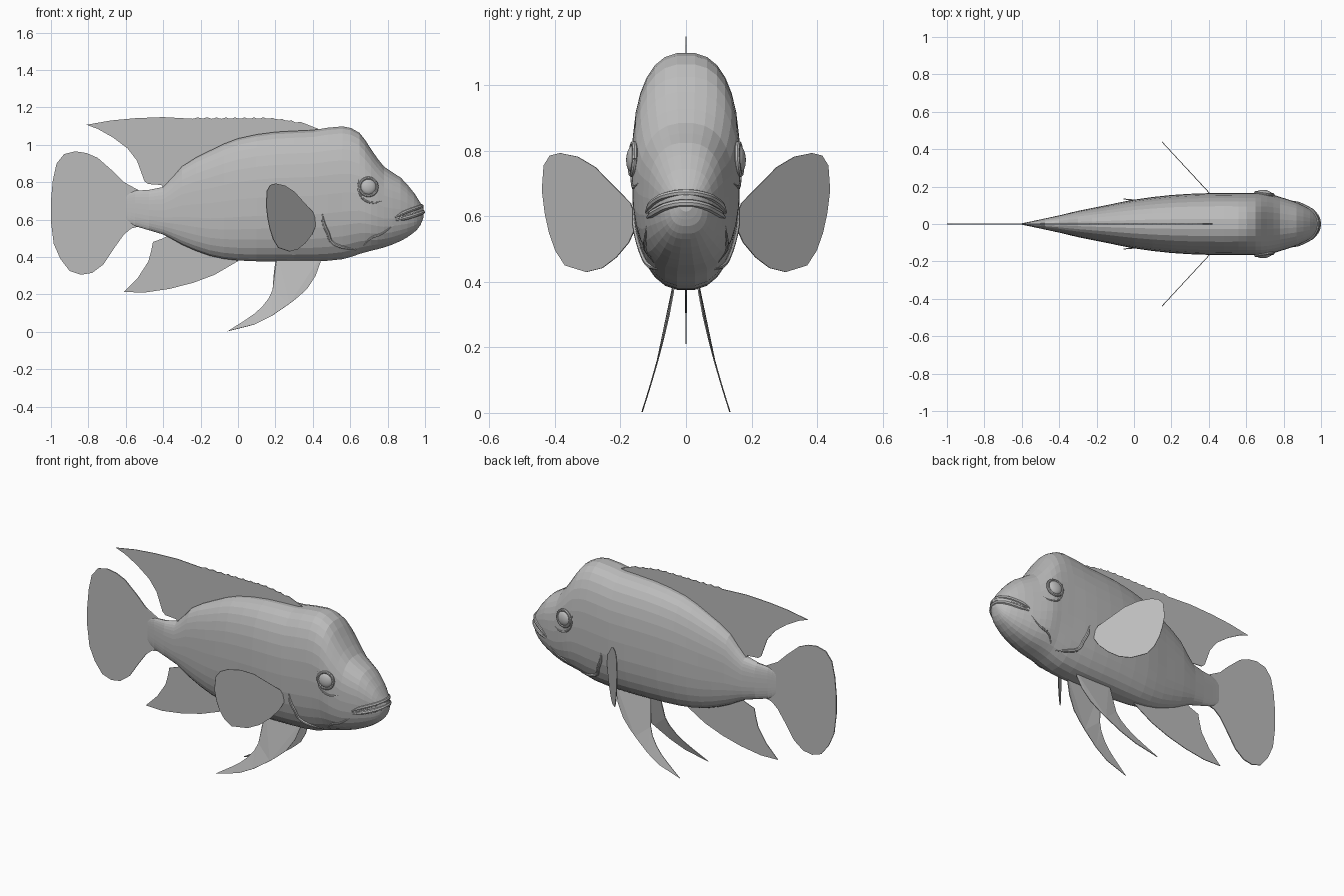
import bpy, bmesh, math
from mathutils import Vector

cube = bpy.data.objects.get("Cube")
if cube:
    bpy.data.objects.remove(cube, do_unlink=True)

grey = bpy.data.materials.new("fish grey")
grey.use_nodes = True
grey.diffuse_color = (0.5, 0.5, 0.5, 1)
grey.node_tree.nodes["Principled BSDF"].inputs["Base Color"].default_value = (0.5, 0.5, 0.5, 1)

# Body stations: x, underside z, back z, half width
STATIONS = [
    (-.6, .60, .73, .004), (-.55, .565, .755, .014), (-.4, .52, .775, .046),
    (-.3, .465, .885, .07), (-.15, .405, .97, .1), (0, .38, 1.035, .13),
    (.2, .375, 1.07, .155), (.4, .375, 1.08, .165), (.56, .387, 1.1, .165),
    (.65, .415, 1.065, .165), (.71, .432, .98, .163), (.78, .45, .885, .145),
    (.87, .485, .825, .115), (.94, .53, .745, .08), (.975, .57, .69, .05),
    (.993, .615, .665, .02)]
POWER = 2.5


def station(x):
    """Smoothly interpolate underside, back and half width at x."""
    s = STATIONS
    x = min(max(x, s[0][0]), s[-1][0])
    i = next(k for k in range(len(s) - 1) if x <= s[k + 1][0])
    a, b = s[i], s[i + 1]
    p, n = s[max(i - 1, 0)], s[min(i + 2, len(s) - 1)]
    w = b[0] - a[0]
    t = (x - a[0]) / w
    out = []
    for k in (1, 2, 3):
        ma = (b[k] - p[k]) / (b[0] - p[0]) * w
        mb = (n[k] - a[k]) / (n[0] - a[0]) * w
        out.append((2*t**3 - 3*t*t + 1) * a[k] + (t**3 - 2*t*t + t) * ma
                   + (3*t*t - 2*t**3) * b[k] + (t**3 - t*t) * mb)
    return out


def skin(x, z):
    """Half width of the body at a point of its side."""
    lo, hi, hw = station(x)
    t = min(abs(z - (lo + hi) / 2) / ((hi - lo) / 2), 1)
    return hw * (1 - t ** POWER) ** (1 / POWER)


def add(name, bm):
    bmesh.ops.recalc_face_normals(bm, faces=bm.faces)
    mesh = bpy.data.meshes.new(name)
    bm.to_mesh(mesh)
    bm.free()
    mesh.materials.append(grey)
    obj = bpy.data.objects.new(name, mesh)
    bpy.context.collection.objects.link(obj)
    return obj


def build_body(segments=30):
    bm = bmesh.new()
    rings = []
    for a, b in zip(STATIONS, STATIONS[1:]):
        for k in range(2):
            rings.append(a[0] + (b[0] - a[0]) * k / 2)
    rings.append(STATIONS[-1][0])
    loops = []
    for x in rings:
        lo, hi, hw = station(x)
        loop = []
        for k in range(segments):
            a = math.tau * k / segments
            c, s = math.cos(a), math.sin(a)
            y = math.copysign(abs(c) ** (2 / POWER), c) * hw
            z = math.copysign(abs(s) ** (2 / POWER), s) * (hi - lo) / 2
            loop.append(bm.verts.new((x, y, (lo + hi) / 2 + z)))
        loops.append(loop)
    for p, q in zip(loops, loops[1:]):
        for k in range(segments):
            j = (k + 1) % segments
            bm.faces.new((p[k], p[j], q[j], q[k]))
    bm.faces.new(loops[0])
    bm.faces.new(loops[-1])
    return add("body", bm)


def plate(name, outline, side=lambda x, z: 0, thick=.004):
    """Thin fin cut to an x-z outline and bent sideways."""
    bm = bmesh.new()
    face = bm.faces.new([bm.verts.new((x, 0, z)) for x, z in outline])
    bmesh.ops.triangulate(bm, faces=[face])
    for v in bm.verts:
        v.co.y = side(v.co.x, v.co.z)
    obj = add(name, bm)
    mod = obj.modifiers.new("thickness", 'SOLIDIFY')
    mod.thickness, mod.offset = thick, 0
    return obj


def tube(name, points, radius, taper=True):
    """Soft ridge along 3D points, thin at both ends."""
    curve = bpy.data.curves.new(name, 'CURVE')
    curve.dimensions = '3D'
    curve.bevel_depth, curve.bevel_resolution = radius, 2
    curve.resolution_u = 4
    curve.use_fill_caps = True
    sp = curve.splines.new('BEZIER')
    sp.bezier_points.add(len(points) - 1)
    for k, (bp, co) in enumerate(zip(sp.bezier_points, points)):
        bp.co = co
        bp.handle_left_type = bp.handle_right_type = 'AUTO'
        bp.radius = .35 if taper and k in (0, len(points) - 1) else 1
    curve.materials.append(grey)
    obj = bpy.data.objects.new(name, curve)
    bpy.context.collection.objects.link(obj)
    bpy.ops.object.select_all(action='DESELECT')
    obj.select_set(True)
    bpy.context.view_layer.objects.active = obj
    bpy.ops.object.convert(target='MESH')
    bpy.ops.object.shade_smooth_by_angle()


# Body with a mouth slit
body = build_body()
slit = plate("mouth_cutter", [(1.05, .668), (1.05, .646), (.84, .606)], thick=.5)
slit.hide_render = True
slit.hide_viewport = True
cut = body.modifiers.new("mouth", 'BOOLEAN')
cut.object, cut.operation, cut.solver = slit, 'DIFFERENCE', 'EXACT'


# Lips wrap round the snout from one corner to the other
def lip(name, side, front, radius):
    half = [(x, skin(x, z) - .003, z) for x, z in side]
    tube(name, half + [front] + [(x, -y, z) for x, y, z in reversed(half)], radius)


lip("upper_lip", [(.84, .612), (.88, .634), (.92, .65), (.955, .662)], (.982, 0, .672), .011)
lip("lower_lip", [(.845, .596), (.89, .608), (.93, .619), (.965, .631)], (.988, 0, .64), .012)

# Vertical fins: scalloped dorsal, anal and tail
scallops = []
for k in range(49):
    x = .36 - .6 * k / 48
    rise = 1.147 - .03 * max(0, (x - .15) / .21) ** 1.5
    scallops.append((x, rise - .008 * abs(math.cos(math.pi * k / 4))))
plate("dorsal_fin", [(.3, 1.0), (.43, 1.085)] + scallops + [
    (-.4, 1.148), (-.55, 1.142), (-.68, 1.13), (-.81, 1.107), (-.75, 1.085),
    (-.67, 1.04), (-.59, .98), (-.54, .915), (-.515, .86), (-.5, .805),
    (-.48, .79), (-.41, .785), (-.38, .74), (-.1, .9)])
plate("anal_fin", [
    (-.2, .5), (-.35, .53), (-.4, .5), (-.455, .48), (-.465, .43), (-.48, .375),
    (-.535, .29), (-.612, .213), (-.5, .21), (-.365, .23), (-.24, .262),
    (-.125, .305), (0, .378), (.02, .42)])
plate("tail_fin", [
    (-.5, .74), (-.57, .762), (-.61, .8), (-.67, .86), (-.75, .93), (-.81, .956),
    (-.87, .965), (-.93, .95), (-.97, .9), (-.99, .81), (-1, .7), (-1, .59),
    (-.985, .47), (-.95, .39), (-.9, .325), (-.84, .305), (-.78, .315),
    (-.72, .36), (-.66, .45), (-.61, .52), (-.57, .553), (-.5, .57)], thick=.006)

PECTORAL = [(.4, .64), (.345, .7), (.3, .75), (.25, .782), (.2, .793), (.172, .785),
            (.155, .755), (.15, .68), (.158, .61), (.17, .55), (.188, .495),
            (.215, .45), (.275, .43), (.32, .442), (.36, .475), (.395, .52), (.42, .58)]
PELVIC = [(.44, .4), (.44, .37), (.415, .3), (.37, .23), (.32, .185), (.275, .15),
          (.18, .085), (.09, .04), (-.055, .003), (.035, .06), (.09, .098), (.13, .135),
          (.165, .18), (.185, .225), (.192, .3), (.2, .375), (.21, .41)]

for tag, s in (("left", -1), ("right", 1)):
    # Paired fins
    plate(tag + "_pectoral_fin", PECTORAL,
          lambda x, z: s * (.158 + (.41 - x) * 1.08))
    plate(tag + "_pelvic_fin", PELVIC,
          lambda x, z: s * (.035 + .1 * max(0, 1 - z / .4) ** 1.3))

    # Eye ball in a raised rim, turned to lie on the cheek
    x, z = .697, .775
    y = skin(x, z)
    e = .03
    out = Vector((-(skin(x + e, z) - skin(x - e, z)) / (2 * e), 1,
                  -(skin(x, z + e) - skin(x, z - e)) / (2 * e))).normalized()
    out.y *= s
    turn = out.to_track_quat('Z', 'Y')
    bm = bmesh.new()
    bmesh.ops.create_uvsphere(bm, u_segments=20, v_segments=12, radius=.042)
    for v in bm.verts:
        v.co.z *= .45
    eye = add(tag + "_eye", bm)
    eye.location = (x, s * y, z)
    eye.rotation_euler = turn.to_euler()
    eye.data.shade_smooth()
    ring = [turn @ Vector((math.cos(a) * .047, math.sin(a) * .047, 0)) + Vector((x, s * y, z))
            for a in [math.tau * k / 12 for k in range(13)]]
    tube(tag + "_eye_rim", ring, .008, taper=False)

    # Folds that follow the skin: gill edge, cheek and jaw
    for part, line, r in (
            ("gill_edge", [(.45, .63), (.458, .58), (.48, .53), (.5, .48), (.56, .452), (.63, .44)], .01),
            ("cheek_fold", [(.645, .82), (.645, .76), (.67, .71), (.72, .69), (.77, .7)], .006),
            ("jaw_fold", [(.67, .46), (.71, .5), (.77, .525), (.83, .57)], .007)):
        tube(tag + "_" + part, [(px, s * (skin(px, pz) - .002), pz) for px, pz in line], r)
